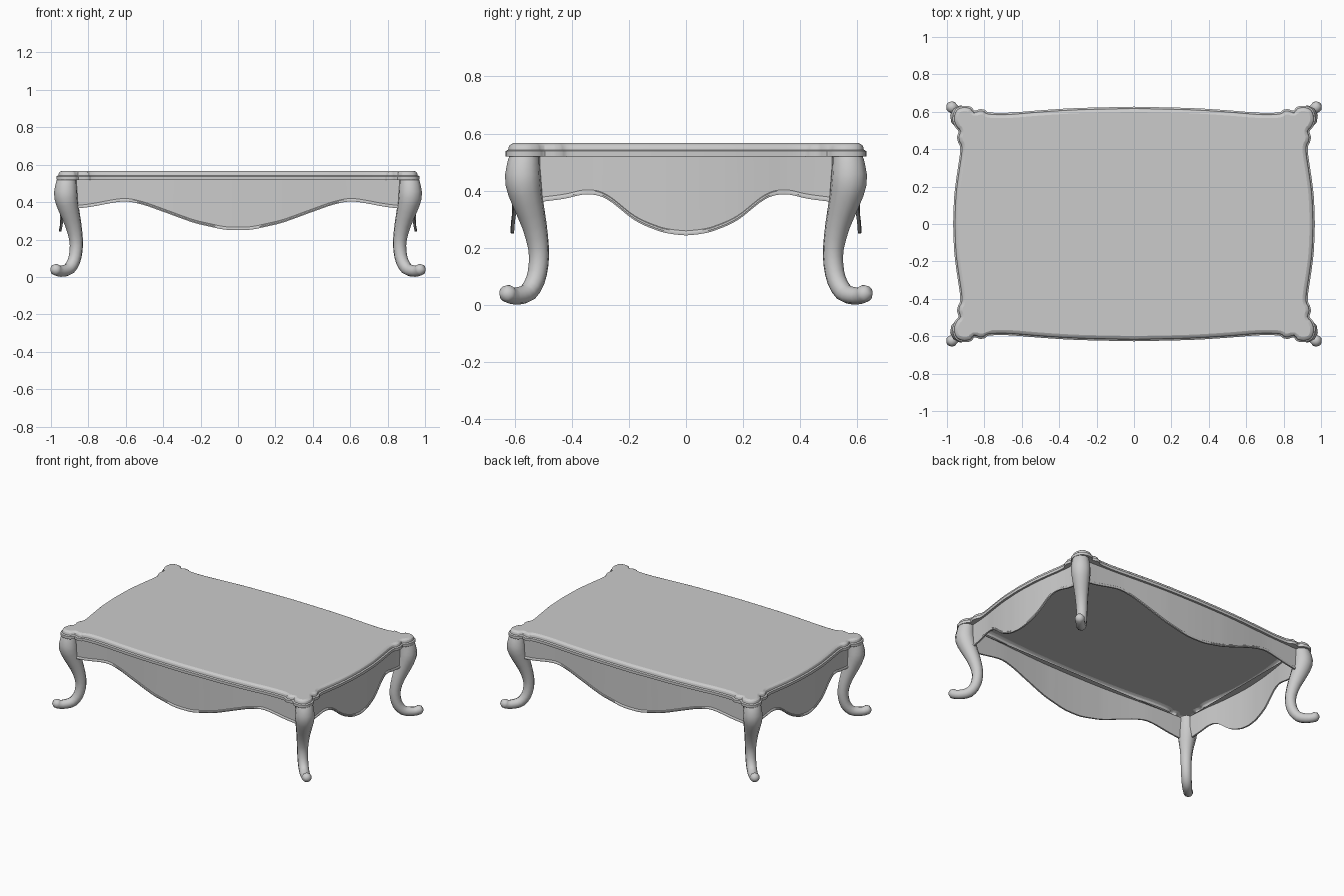
import bpy, bmesh, math
from mathutils import Vector

if "Cube" in bpy.data.objects:
    bpy.data.objects.remove(bpy.data.objects["Cube"])


def smooth_path(pts, n):
    """Catmull-Rom interpolation through points of any dimension."""
    pts = [Vector(p) for p in pts]
    pts = [2 * pts[0] - pts[1]] + pts + [2 * pts[-1] - pts[-2]]
    out = []
    for a, b, c, d in zip(pts, pts[1:], pts[2:], pts[3:]):
        for i in range(n):
            t = i / n
            out.append(0.5 * (2 * b + (c - a) * t + (2 * a - 5 * b + 4 * c - d) * t * t
                              + (3 * b - a - 3 * c + d) * t ** 3))
    return out + [pts[-2]]


def loft(name, rings, mirror=(False, False), angle=35, cap_start=True):
    """Skin closed rings in order, cap the ends flat, mirror about the origin."""
    bm = bmesh.new()
    rows = [[bm.verts.new(p) for p in r] for r in rings]
    n = len(rows[0])
    for a, b in zip(rows, rows[1:]):
        for i in range(n):
            j = (i + 1) % n
            bm.faces.new((a[i], a[j], b[j], b[i])).smooth = True
    if cap_start:
        bm.faces.new(rows[0])
    bm.faces.new(rows[-1])
    bmesh.ops.remove_doubles(bm, verts=bm.verts, dist=1e-5)
    bmesh.ops.recalc_face_normals(bm, faces=bm.faces)
    me = bpy.data.meshes.new(name)
    bm.to_mesh(me)
    bm.free()
    me.set_sharp_from_angle(angle=math.radians(angle))
    for poly in me.polygons:
        if len(poly.vertices) > 20:      # keep the big flat cap crisp
            for li in poly.loop_indices:
                me.edges[me.loops[li].edge_index].use_edge_sharp = True
    ob = bpy.data.objects.new(name, me)
    bpy.context.collection.objects.link(ob)
    if any(mirror):
        m = ob.modifiers.new("Mirror", 'MIRROR')
        m.use_axis = (mirror[0], mirror[1], False)
        m.use_mirror_merge = False
    return ob


# Table top: scalloped outline, one quarter repeated four times
quarter = smooth_path([
    (.967, 0), (.961, .15), (.946, .27), (.931, .37), (.930, .415), (.940, .435),
    (.946, .465), (.938, .495), (.953, .513), (.969, .55), (.965, .593), (.945, .621),
    (.910, .632), (.872, .626), (.852, .606), (.825, .614), (.797, .610), (.778, .597),
    (.70, .594), (.62, .598), (.50, .608), (.30, .620), (0, .627)], 3)
q2 = [Vector((-p.x, p.y)) for p in reversed(quarter)]
half = quarter + q2[1:]
outline = half + [-p for p in half[1:-1]]
count = len(outline)
normals = []
for i in range(count):
    t = (outline[(i + 1) % count] - outline[i - 1]).normalized()
    normals.append(Vector((t.y, -t.x)))
edge = [(.001, .519), (0, .521), (0, .538), (.004, .541), (.009, .543),
        (.010, .551), (.013, .558), (.019, .563), (.028, .567)]
# underside is an open shell with a ledge running in to a rectangular opening
ledge = [(max(-.895, min(.895, p.x)), max(-.565, min(.565, p.y)), .519) for p in outline]
loft("table_top", [ledge] + [[(*(p - n * inset), z) for p, n in zip(outline, normals)]
                             for inset, z in edge], angle=25, cap_start=False)


# Aprons: bowed panels with a wavy, beaded lower edge (along, out, bottom height)
def apron(name, pts, along_x):
    right = smooth_path(pts, 5)
    path = [Vector((-p.x, p.y, p.z)) for p in reversed(right[1:])] + right
    rings = []
    for u, v, z in path:
        sec = [(v, .519), (v, z + .016), (v + .004, z + .013), (v + .006, z + .007),
               (v + .004, z), (v - .007, z), (v - .007, .519)]
        rings.append([(u, -w, h) if along_x else (w, u, h) for w, h in sec])
    loft(name, rings, (not along_x, along_x))


apron("long_aprons", [
    (0, .610, .250), (.07, .6095, .253), (.16, .608, .271), (.25, .606, .294),
    (.41, .597, .352), (.52, .589, .389), (.62, .582, .403), (.78, .575, .376),
    (.88, .571, .364)], True)
apron("short_aprons", [
    (0, .952, .243), (.05, .951, .248), (.10, .948, .260), (.18, .942, .296),
    (.276, .930, .369), (.346, .919, .387), (.43, .910, .371), (.54, .903, .357)], False)

# Cabriole legs: swept along the corner diagonal (diagonal offset, height, radius)
spine = smooth_path([
    (.072, .525, .053), (.079, .48, .060), (.080, .43, .064), (.057, .36, .055),
    (.025, .28, .044), (.004, .20, .037), (.004, .14, .035), (.020, .085, .034),
    (.055, .044, .033), (.10, .032, .031), (.14, .032, .029), (.162, .042, .031),
    (.180, .052, .016)], 2)
diag = Vector((1, 1, 0)).normalized()
side = Vector((1, -1, 0)).normalized()
base = Vector((.863, .514, 0))
rings = []
for i, (s, z, r) in enumerate(spine):
    a, b = spine[max(i - 1, 0)], spine[min(i + 1, len(spine) - 1)]
    t = (diag * (b.x - a.x) + Vector((0, 0, b.y - a.y))).normalized()
    if i == 0:
        t = Vector((0, 0, -1))
    nrm = t.cross(side)
    c = base + diag * s + Vector((0, 0, z))
    rings.append([c + (nrm * math.cos(k * math.tau / 10) + side * math.sin(k * math.tau / 10)) * r
                  for k in range(10)])
for ring in rings:
    for p in ring:
        p.z = max(p.z, 0)
loft("cabriole_legs", rings, (True, True), 60)
